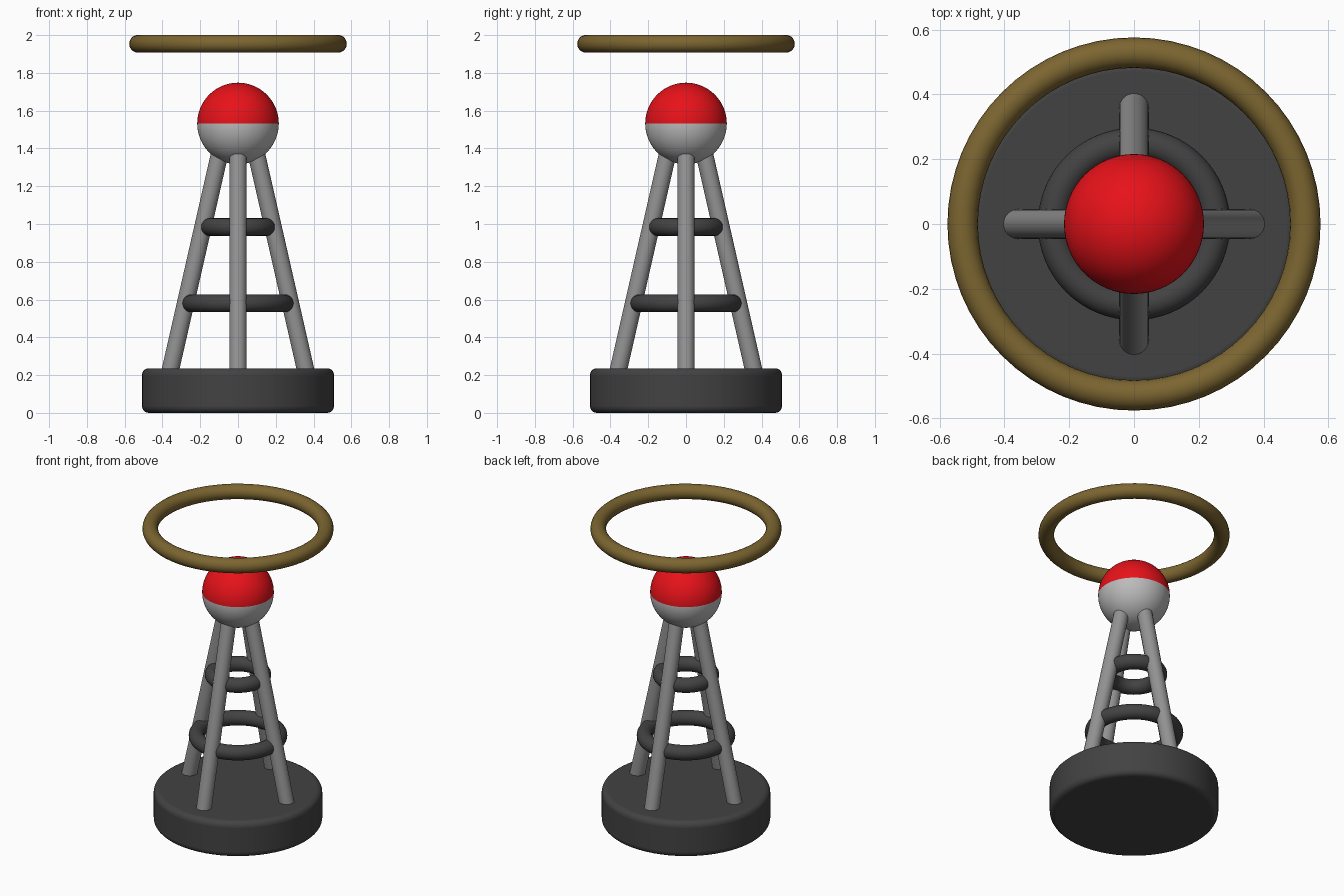
import bpy, math
from mathutils import Vector

if "Cube" in bpy.data.objects:
    bpy.data.objects.remove(bpy.data.objects["Cube"])


def material(name, rgb):
    m = bpy.data.materials.new(name)
    m.diffuse_color = (*rgb, 1)
    m.use_nodes = True
    m.node_tree.nodes["Principled BSDF"].inputs["Base Color"].default_value = m.diffuse_color
    return m


dark = material("dark_grey", (0.055, 0.055, 0.055))
mid = material("mid_grey", (0.29, 0.29, 0.29))
light = material("light_grey", (0.5, 0.5, 0.5))
red = material("red", (0.8, 0.006, 0.01))
gold = material("old_gold", (0.2, 0.13, 0.03))


def finish(name, mat, angle=40):
    o = bpy.context.object
    o.name = name
    o.data.materials.append(mat)
    bpy.ops.object.shade_smooth_by_angle(angle=math.radians(angle))
    return o


def ring(name, z, major, minor, mat):
    bpy.ops.mesh.primitive_torus_add(location=(0, 0, z), major_radius=major, minor_radius=minor,
                                     major_segments=64, minor_segments=20)
    return finish(name, mat)


# Round base with softened rims
bpy.ops.mesh.primitive_cylinder_add(vertices=64, radius=0.508, depth=0.236, location=(0, 0, 0.118))
base = bpy.context.object
bevel = base.modifiers.new("rounded_rim", 'BEVEL')
bevel.width = 0.035
bevel.segments = 5
bevel.limit_method = 'ANGLE'
bevel.angle_limit = math.radians(40)
finish("base", dark)

# Four leaning legs, running into the base and the ball
slope = (0.355 - 0.10) / (1.36 - 0.24)
for i, name in enumerate(("right_leg", "back_leg", "left_leg", "front_leg")):
    a = i * math.pi / 2
    out = Vector((math.cos(a), math.sin(a), 0))
    foot, head = [out * (0.355 - slope * (z - 0.24)) + Vector((0, 0, z)) for z in (0.17, 1.46)]
    axis = head - foot
    bpy.ops.mesh.primitive_cylinder_add(vertices=32, radius=0.046, depth=axis.length,
                                        location=(foot + head) / 2,
                                        rotation=axis.to_track_quat('Z', 'Y').to_euler())
    finish(name, mid)

# Bracing rings between the legs
ring("lower_brace_ring", 0.58, 0.25, 0.047, dark)
ring("upper_brace_ring", 0.984, 0.153, 0.047, dark)

# Two-tone ball
bpy.ops.mesh.primitive_uv_sphere_add(segments=64, ring_count=32, radius=0.216, location=(0, 0, 1.532))
ball = finish("ball", light)
ball.data.materials.append(red)
for face in ball.data.polygons:
    face.material_index = 1 if face.center.z > 0 else 0

# Floating hoop above the ball
ring("hoop", 1.954, 0.529, 0.047, gold)
